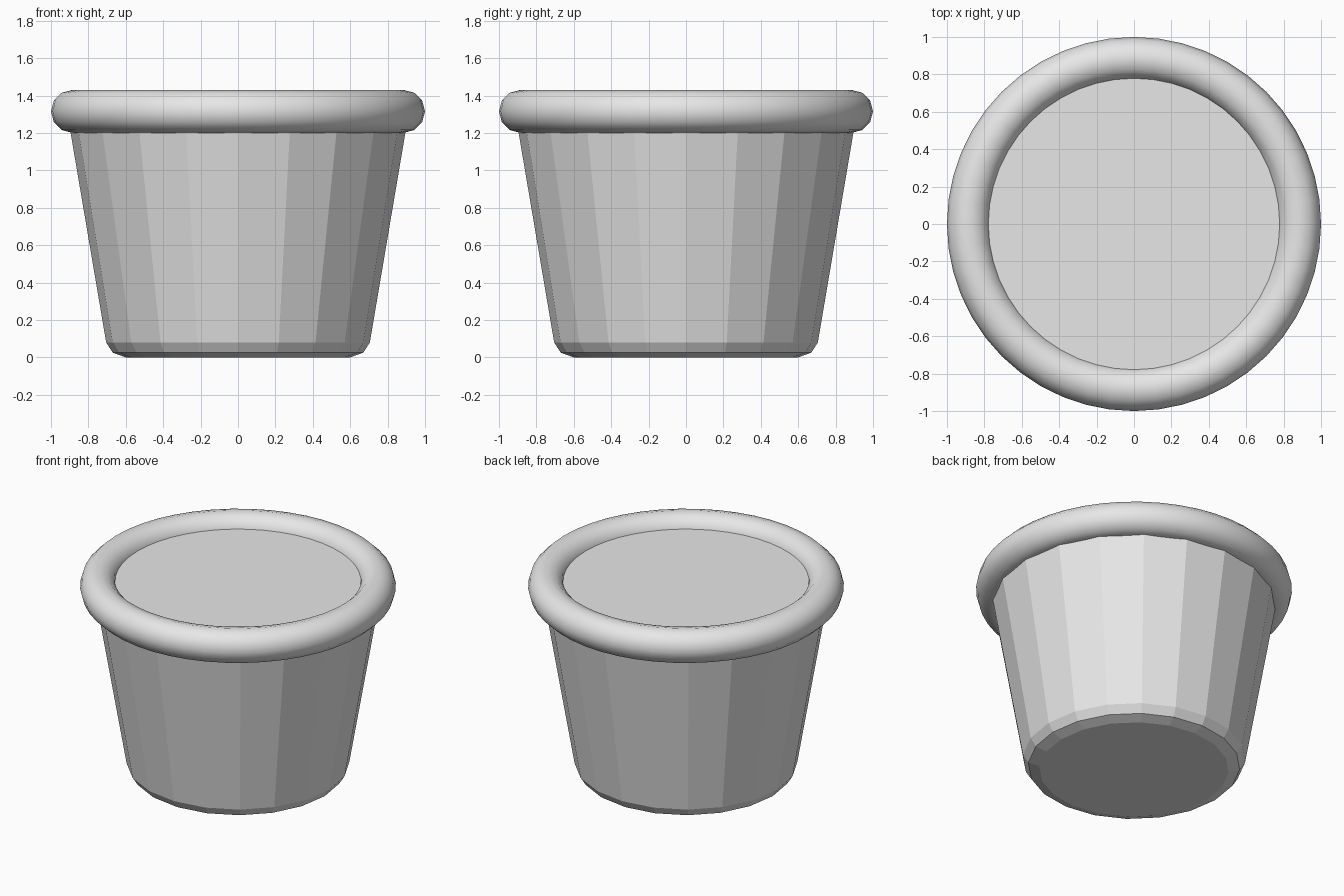
import bpy, bmesh, math
from mathutils import Vector

cube = bpy.data.objects.get("Cube")
if cube:
    bpy.data.objects.remove(cube, do_unlink=True)

grey = bpy.data.materials.new("light_grey")
grey.use_nodes = True
grey.diffuse_color = (0.8, 0.8, 0.8, 1)
grey.node_tree.nodes["Principled BSDF"].inputs["Base Color"].default_value = (0.8, 0.8, 0.8, 1)

SIDES = 20

# Pot body: faceted, tapered solid with a rounded-off foot, closed at top and bottom
profile = [(0.60, 0.0), (0.67, 0.025), (0.705, 0.08), (0.92, 1.348)]
bm = bmesh.new()
rings = []
for radius, z in profile:
    angles = [2 * math.pi * i / SIDES for i in range(SIDES)]
    rings.append([bm.verts.new(Vector((radius * math.cos(a), radius * math.sin(a), z))) for a in angles])
for low, high in zip(rings, rings[1:]):
    for i in range(SIDES):
        j = (i + 1) % SIDES
        bm.faces.new((low[i], low[j], high[j], high[i]))
bm.faces.new(rings[0][::-1])
bm.faces.new(rings[-1])
mesh = bpy.data.meshes.new("pot_body")
bm.to_mesh(mesh)
bm.free()
body = bpy.data.objects.new("pot_body", mesh)
bpy.context.collection.objects.link(body)
body.data.materials.append(grey)

# Rounded rim
bpy.ops.mesh.primitive_torus_add(major_segments=48, minor_segments=12,
                                 major_radius=0.885, minor_radius=0.115,
                                 location=(0, 0, 1.315))
rim = bpy.context.object
rim.name = "pot_rim"
rim.data.materials.append(grey)
bpy.ops.object.shade_smooth()
